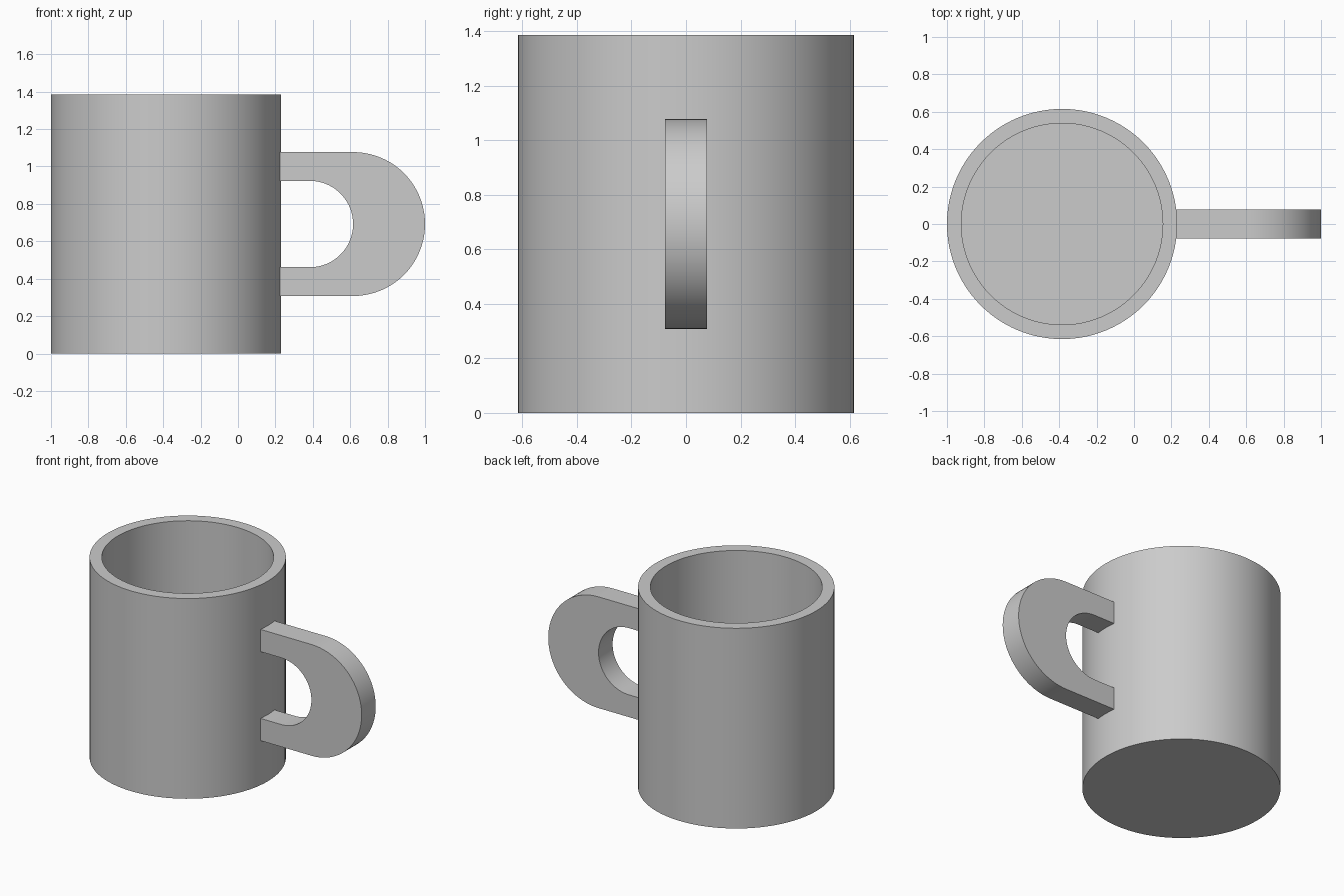
import bpy, bmesh, math
from mathutils import Matrix, Vector

cube = bpy.data.objects.get("Cube")
if cube:
    bpy.data.objects.remove(cube, do_unlink=True)

U = 1 / 13            # wall thickness, the module for every size
AXIS_X = -5 * U       # vertical axis of the cup
MID_Z = 9 * U         # half the cup height

grey = bpy.data.materials.new("plain grey")
grey.use_nodes = True
colour = (0.6, 0.6, 0.6, 1)
grey.diffuse_color = colour
grey.node_tree.nodes["Principled BSDF"].inputs["Base Color"].default_value = colour


def finish(bm, name):
    """Turn a bmesh into a smooth-shaded object with crisp edges."""
    bmesh.ops.recalc_face_normals(bm, faces=bm.faces)
    mesh = bpy.data.meshes.new(name)
    bm.to_mesh(mesh)
    bm.free()
    mesh.materials.append(grey)
    obj = bpy.data.objects.new(name, mesh)
    bpy.context.collection.objects.link(obj)
    bpy.ops.object.select_all(action='DESELECT')
    obj.select_set(True)
    bpy.context.view_layer.objects.active = obj
    bpy.ops.object.shade_smooth_by_angle(angle=math.radians(30))
    return obj


# Cup: hollow body from base, outer rim, inner rim and floor rings
SIDES = 96
bm = bmesh.new()
rings = []
for radius, height in [(8, 0), (8, 18), (7, 18), (7, 1)]:
    place = Matrix.Translation((AXIS_X, 0, height * U))
    rings.append(bmesh.ops.create_circle(
        bm, segments=SIDES, radius=radius * U, matrix=place)["verts"])
for low, high in zip(rings, rings[1:]):
    for i in range(SIDES):
        j = (i + 1) % SIDES
        bm.faces.new((low[i], low[j], high[j], high[i]))
bm.faces.new(rings[0])
bm.faces.new(rings[-1])
finish(bm, "cup_body")


# Handle: flat D-shaped bar, its ends sunk into the cup wall
def d_path(radius, centre_x, steps=40):
    """Half round with straight legs running back to the cup."""
    start_x = AXIS_X + 7.5 * U
    arc = [(centre_x + radius * math.sin(a), MID_Z + radius * math.cos(a))
           for a in (math.pi * i / steps for i in range(steps + 1))]
    return [(start_x, MID_Z + radius)] + arc + [(start_x, MID_Z - radius)]


bm = bmesh.new()
outer = [bm.verts.new((x, -U, z)) for x, z in d_path(5 * U, 8 * U)]
inner = [bm.verts.new((x, -U, z)) for x, z in d_path(3 * U, 5 * U)]
for i in range(len(outer) - 1):
    bm.faces.new((outer[i], outer[i + 1], inner[i + 1], inner[i]))
side = bmesh.ops.extrude_face_region(bm, geom=bm.faces[:])
moved = [v for v in side["geom"] if isinstance(v, bmesh.types.BMVert)]
bmesh.ops.translate(bm, verts=moved, vec=Vector((0, 2 * U, 0)))
finish(bm, "handle")
